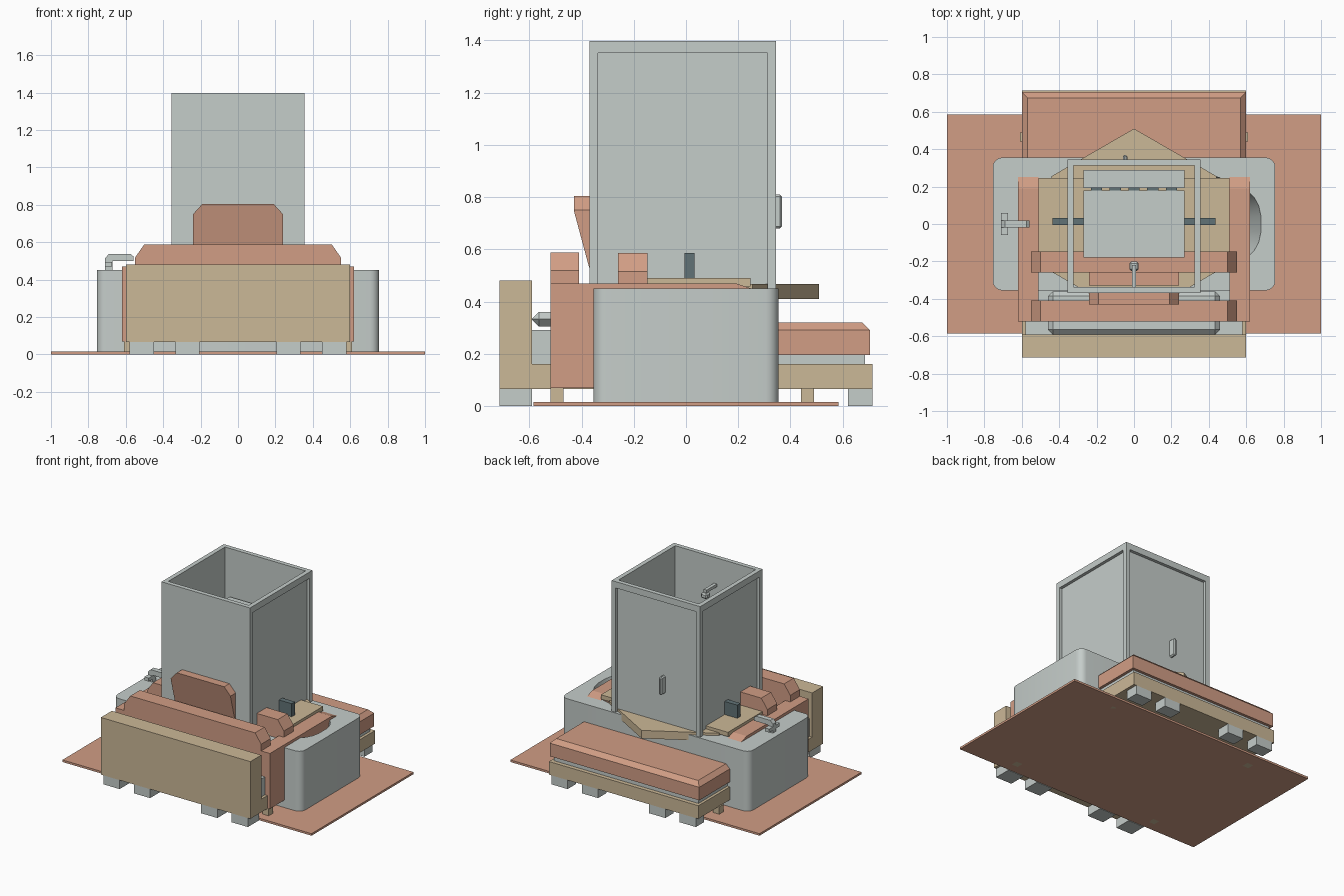
import bpy, bmesh
from math import sin, cos, pi, copysign

if "Cube" in bpy.data.objects:
    bpy.data.objects.remove(bpy.data.objects["Cube"])


def material(name, r, g, b):
    m = bpy.data.materials.new(name)
    m.use_nodes = True
    m.diffuse_color = (r, g, b, 1)
    m.node_tree.nodes["Principled BSDF"].inputs["Base Color"].default_value = (r, g, b, 1)
    return m


SALMON = material("salmon fabric", 0.64, 0.34, 0.235)
TAN = material("tan wood", 0.60, 0.48, 0.31)
GREY = material("pale grey", 0.56, 0.61, 0.59)
SLATE = material("dark slate", 0.12, 0.17, 0.18)


def finish(name, bm, mat):
    bmesh.ops.recalc_face_normals(bm, faces=bm.faces)
    mesh = bpy.data.meshes.new(name)
    bm.to_mesh(mesh)
    bm.free()
    mesh.materials.append(mat)
    ob = bpy.data.objects.new(name, mesh)
    bpy.context.collection.objects.link(ob)
    return ob


def box(name, mat, x, y, z, bevel=0, pick=None):
    """Box from ranges; edges whose two ends satisfy pick are chamfered."""
    bm = bmesh.new()
    bmesh.ops.create_cube(bm, size=1)
    for v in bm.verts:
        for i, (a, b) in enumerate((x, y, z)):
            v.co[i] = b if v.co[i] > 0 else a
    if bevel:
        edges = [e for e in bm.edges if pick is None or pick(*[v.co for v in e.verts])]
        bmesh.ops.bevel(bm, geom=edges, offset=bevel, segments=1, affect='EDGES')
    return finish(name, bm, mat)


def prism(name, mat, points, axis, lo, hi):
    """Extrude a 2D outline along the given axis."""
    bm = bmesh.new()
    verts = []
    for p in points:
        co = list(p)
        co.insert(axis, lo)
        verts.append(bm.verts.new(co))
    face = bm.faces.new(verts)
    new = bmesh.ops.extrude_face_region(bm, geom=[face])["geom"]
    for v in new:
        if isinstance(v, bmesh.types.BMVert):
            v.co[axis] = hi
    return finish(name, bm, mat)


def crest(name, w, y, z, cut):
    """Upright cushion with clipped top corners."""
    a, b = z
    prism(name, SALMON, [(-w, a), (w, a), (w, b - cut), (w - cut * .7, b),
                         (cut * .7 - w, b), (-w, b - cut)], 1, *y)


def rim(n, cx, a, b, power, z, bm):
    """Ring of superellipse vertices."""
    ring = []
    for i in range(n):
        c, s = cos(2 * pi * (i + .5) / n), sin(2 * pi * (i + .5) / n)
        ring.append(bm.verts.new((cx + a * copysign(abs(c) ** (2 / power), c),
                                  b * copysign(abs(s) ** (2 / power), s), z)))
    return ring


# Rug
box("rug", SALMON, (-1, 1), (-.585, .585), (0, .015))

# Bed with headboard, feet, mattress, cover and pillow
box("headboard", TAN, (-.6, .6), (-.715, -.59), (.065, .48))
box("bed_base", TAN, (-.6, .6), (-.59, .715), (.065, .16))
for x in (-.515, -.27, .27, .515):
    box("bed_foot_front", GREY, (x - .065, x + .065), (-.715, -.59), (0, .065))
    box("bed_foot_back", GREY, (x - .065, x + .065), (.62, .715), (0, .065))
box("mattress", GREY, (-.58, .58), (-.59, .685), (.16, .29))
box("bed_cover", SALMON, (-.6, .6), (-.2, .705), (.195, .32), .03,
    lambda a, b: a.z > .3 and b.z > .3)
box("pillow", GREY, (-.46, .46), (-.59, -.36), (.305, .36), .026)

# Bathtub: rounded shell with an oval basin
bm = bmesh.new()
bmesh.ops.create_cube(bm, size=1)
for v in bm.verts:
    v.co = (v.co.x * 1.51, v.co.y * .71, .003 if v.co.z < 0 else .45)
upright = [e for e in bm.edges if abs(e.verts[0].co.z - e.verts[1].co.z) > .1]
bmesh.ops.bevel(bm, geom=upright, offset=.05, segments=5, profile=.5, affect='EDGES')
tub = finish("bathtub", bm, GREY)
bm = bmesh.new()
n = 40
rings = [rim(n, .05, .63 * k, .285 * k, 2.7, z, bm)
         for k, z in ((.72, .1), (.9, .2), (1, .45), (1.02, .5))]
for lower, upper in zip(rings, rings[1:]):
    for i in range(n):
        j = (i + 1) % n
        bm.faces.new((lower[i], lower[j], upper[j], upper[i]))
bm.faces.new(rings[0])
bm.faces.new(rings[-1])
basin = finish("basin_cutter", bm, GREY)
basin.hide_render = True
basin.hide_set(True)
cut = tub.modifiers.new("basin", 'BOOLEAN')
cut.operation, cut.object, cut.solver = 'DIFFERENCE', basin, 'EXACT'
bpy.context.view_layer.objects.active = tub
tub.select_set(True)
bpy.ops.object.modifier_apply(modifier="basin")
bpy.ops.object.shade_smooth_by_angle()
bpy.data.objects.remove(basin)

# Tap
box("tap_post", GREY, (-.71, -.672), (-.018, .018), (.45, .51))
prism("tap_spout", GREY, [(-.71, .5), (-.71, .515), (-.69, .537), (-.575, .537), (-.56, .525),
                          (-.56, .5)], 1, -.018, .018)
box("tap_handle", GREY, (-.71, -.675), (-.06, .06), (.47, .495))

# Sofa
box("sofa_back", SALMON, (-.62, .62), (-.52, -.41), (.068, .47))
crest("sofa_back_cushion", .55, (-.52, -.41), (.47, .588), .07)
for s in (-1, 1):
    lo, hi = sorted((s * .51, s * .62))
    prism("sofa_arm", SALMON, [(-.52, .068), (.25, .068), (.25, .45), (.19, .47), (-.52, .47)],
          0, lo, hi)
    lo, hi = sorted((s * .56, s * .61))
    box("sofa_leg_back", TAN, (lo, hi), (-.52, -.47), (0, .068))
    box("sofa_leg_front", TAN, (lo, hi), (.44, .49), (0, .068))
box("sofa_seat", SALMON, (-.51, .51), (-.41, .2), (.1, .28))

# Armchair back behind the sofa
crest("armchair_back", .55, (-.26, -.148), (.28, .585), .07)

# Hexagonal table and desk with a screen
prism("hexagon_table", TAN, [(.51 * sin(i * pi / 3), .51 * cos(i * pi / 3)) for i in range(6)],
      2, .41, .468)
box("desk_top", TAN, (-.51, .51), (-.15, .247), (.458, .49))
box("screen", SLATE, (-.435, .435), (-.005, .033), (.49, .585))

# Tilted chair
prism("chair_back", SALMON, [(-.24, .53), (.24, .53), (.24, .75), (.19, .805), (-.19, .805),
                             (-.24, .75)], 1, -.43, -.35)
back = bpy.data.objects["chair_back"]
for v in back.data.vertices:
    if v.co.z < .6 and v.co.y < -.4:
        v.co.y = -.371
box("chair_seat", SALMON, (-.24, .24), (-.33, -.16), (.44, .505))

# Shower cabin: corner posts, rails, recessed walls
X, Y0, Y1, TOP, T = .355, -.37, .345, 1.398, .032
box("cabin_front_wall", GREY, (-X, X), (Y0, Y0 + T), (.1, TOP))
for s in (-1, 1):
    lo, hi = sorted((s * (X - T), s * X))
    box("cabin_post", GREY, (lo, hi), (Y1 - T, Y1), (.1, TOP))
    box("cabin_front_post", GREY, (lo, hi), (Y0 + T - .002, Y0 + T), (.1, TOP))
    box("cabin_side_rail", GREY, (lo, hi), (Y0 + T, Y1 - T), (1.352, TOP))
    lo, hi = sorted((s * (X - T), s * (X - T + .01)))
    box("cabin_side_panel", GREY, (lo, hi), (Y0 + T, Y1 - T), (.1, 1.352))
box("cabin_back_rail", GREY, (T - X, X - T), (Y1 - T, Y1), (1.352, TOP))
box("cabin_back_panel", GREY, (T - X, X - T), (Y1 - T, Y1 - T + .01), (.1, 1.352))
box("cabin_door_handle", GREY, (-.06, -.035), (Y1 - T, .368), (.68, .81), .008)

# Shower head
box("shower_arm", GREY, (-.012, .012), (-.34, -.22), (1.19, 1.21))
box("shower_head", GREY, (-.025, .025), (-.25, -.2), (1.15, 1.19), .01)

# Cabinet inside the cabin
box("inner_cabinet", GREY, (-.27, .27), (-.18, .18), (.49, 1.08))
box("inner_cabinet_back", GREY, (-.27, .27), (.192, .29), (.49, 1.06))
for i in range(5):
    x = -.2 + i * .1
    box("cabinet_hinge", SLATE, (x - .03, x + .03), (.178, .194), (1.0, 1.083))
